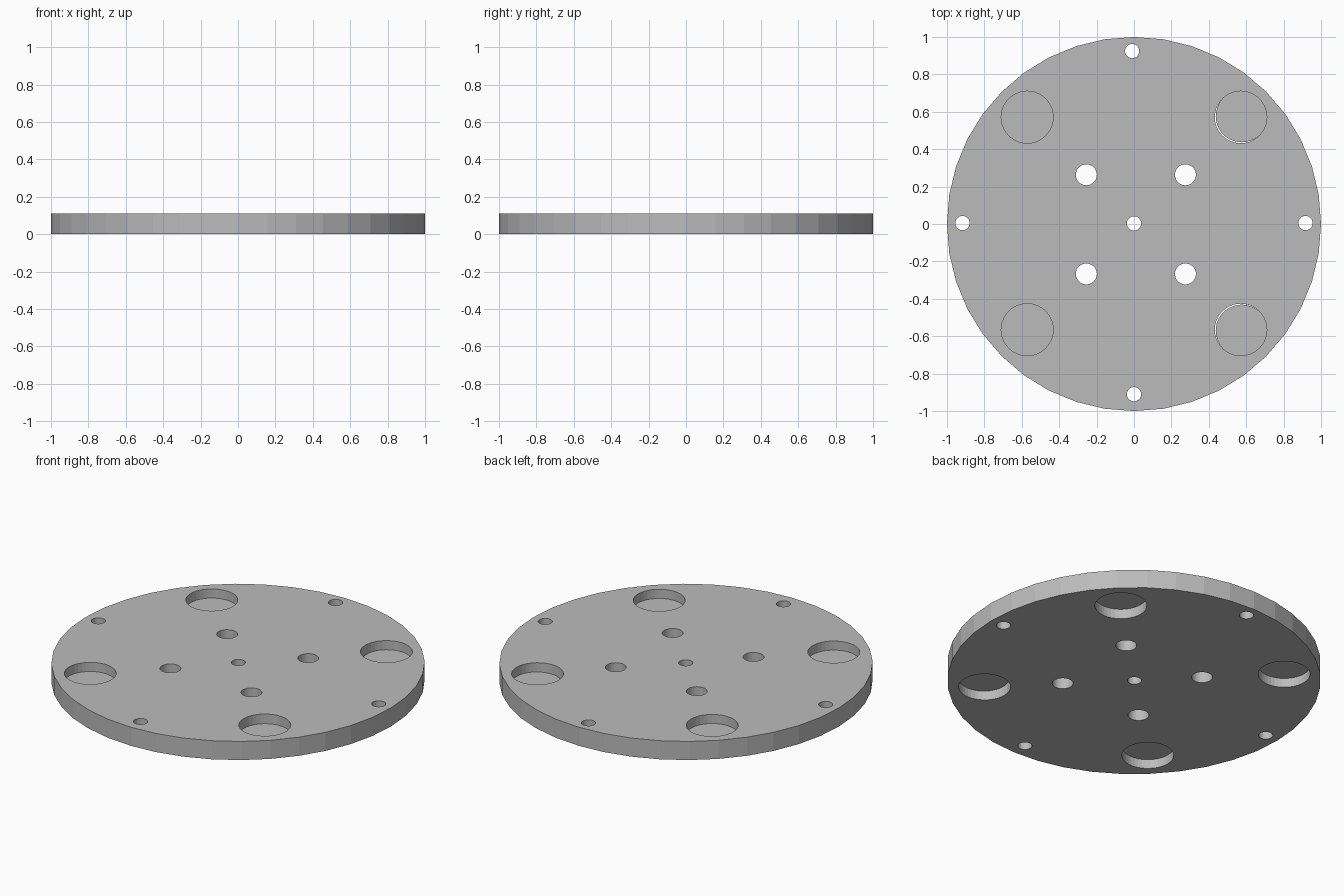
import bpy
import bmesh
import math

cube = bpy.data.objects.get("Cube")
if cube:
    bpy.data.objects.remove(cube, do_unlink=True)

THICK = 0.11
OUTER_SIDES = 40
HOLE_SIDES = 40

grey = bpy.data.materials.new("plain_grey")
grey.use_nodes = True
colour = (0.5, 0.5, 0.5, 1)
grey.diffuse_color = colour
grey.node_tree.nodes["Principled BSDF"].inputs["Base Color"].default_value = colour


def add_ring(curve, x, y, radius, sides):
    """Closed polygon outline; nested outlines become holes."""
    spline = curve.splines.new("POLY")
    spline.points.add(sides - 1)
    for i, point in enumerate(spline.points):
        a = math.tau * i / sides
        point.co = (x + radius * math.cos(a), y + radius * math.sin(a), 0, 1)
    spline.use_cyclic_u = True


# Hole centres and radii
corners = [(sx, sy) for sx in (-1, 1) for sy in (-1, 1)]
pockets = [(0.571 * sx, 0.003 + 0.568 * sy) for sx, sy in corners]
holes = [(x, y, 0.139) for x, y in pockets]
holes += [(0.01 + 0.265 * sx, -0.002 + 0.265 * sy, 0.056) for sx, sy in corners]
holes += [(0, 0.003, 0.038), (-0.01, 0.925, 0.038), (0, -0.91, 0.038),
          (-0.917, 0.005, 0.038), (0.917, 0.005, 0.038)]

# Round plate with all holes cut through
outline = bpy.data.curves.new("plate_outline", "CURVE")
outline.dimensions = "2D"
outline.fill_mode = "BOTH"
outline.extrude = THICK / 2
add_ring(outline, 0, 0, 1, OUTER_SIDES)
for x, y, r in holes:
    add_ring(outline, x, y, r, HOLE_SIDES)
source = bpy.data.objects.new("plate_outline", outline)
bpy.context.scene.collection.objects.link(source)
depsgraph = bpy.context.evaluated_depsgraph_get()
mesh = bpy.data.meshes.new_from_object(source.evaluated_get(depsgraph))
bpy.data.objects.remove(source, do_unlink=True)

bm = bmesh.new()
bm.from_mesh(mesh)
bmesh.ops.remove_doubles(bm, verts=bm.verts, dist=0.0001)
bmesh.ops.recalc_face_normals(bm, faces=bm.faces)
bmesh.ops.translate(bm, verts=bm.verts, vec=(0, 0, THICK / 2))
for face in bm.faces:
    face.smooth = False
    face.material_index = 0
bm.to_mesh(mesh)
bm.free()
mesh.materials.clear()
mesh.materials.append(grey)
plate = bpy.data.objects.new("round_plate", mesh)
bpy.context.scene.collection.objects.link(plate)

# Thin floors halfway down the four large pockets
for n, ((x, y), (sx, sy)) in enumerate(zip(pockets, corners)):
    shift = 0.005 if sx > 0 else 0
    bpy.ops.mesh.primitive_cylinder_add(
        vertices=HOLE_SIDES, radius=0.139, depth=0.002,
        location=(x + shift, y + shift * sy, THICK / 2))
    floor = bpy.context.object
    floor.name = f"pocket_floor_{n + 1}"
    floor.data.materials.append(grey)
